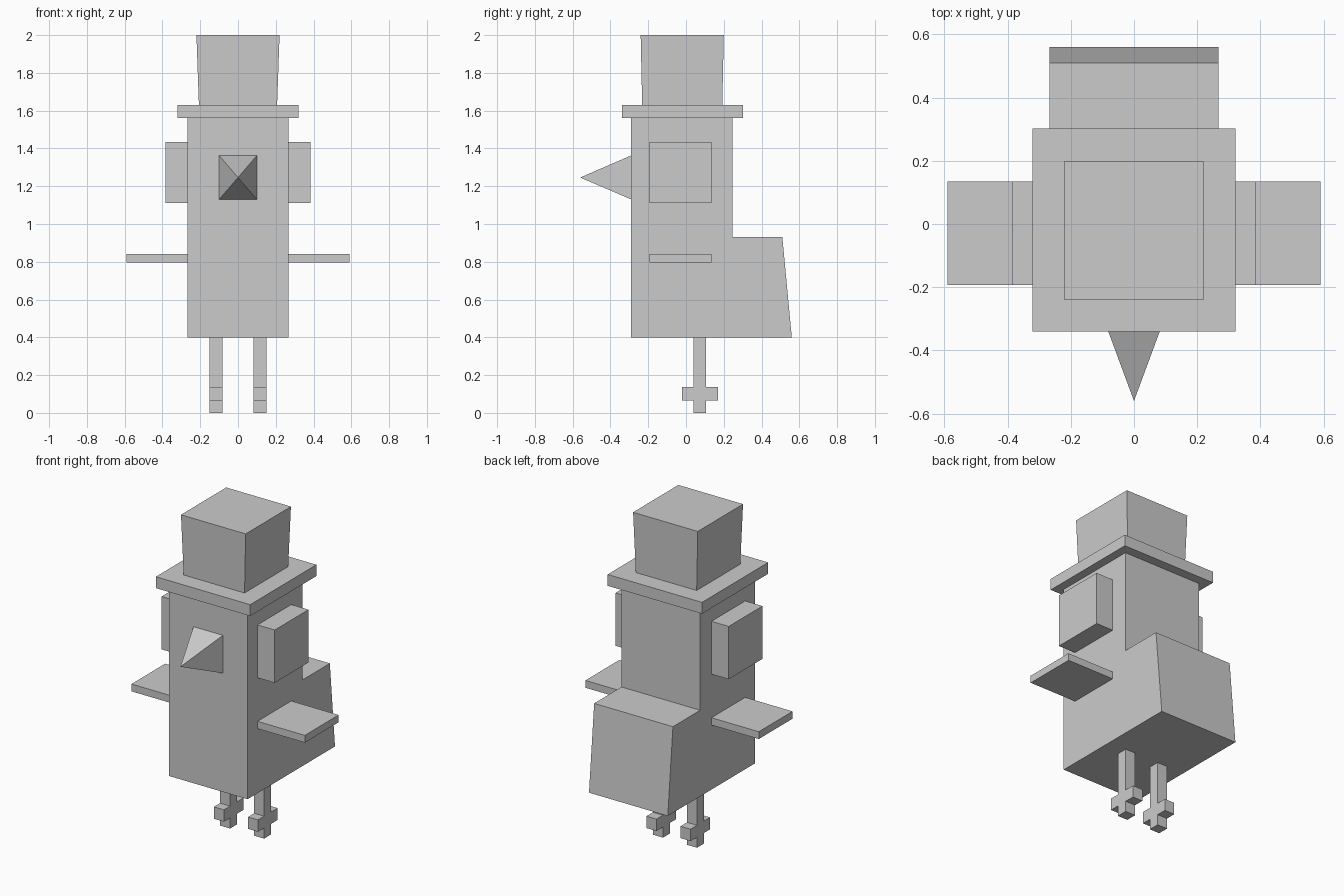
import bpy
import bmesh

if "Cube" in bpy.data.objects:
    bpy.data.objects.remove(bpy.data.objects["Cube"])


def finish(name, bm, mirror=False):
    bmesh.ops.recalc_face_normals(bm, faces=bm.faces)
    mesh = bpy.data.meshes.new(name)
    bm.to_mesh(mesh)
    bm.free()
    obj = bpy.data.objects.new(name, mesh)
    bpy.context.collection.objects.link(obj)
    if mirror:
        obj.modifiers.new("Mirror", 'MIRROR').use_axis[0] = True
    return obj


def extrude_side(name, profile, x0, x1, mirror=False):
    """Extrude a (y, z) side profile from x0 to x1."""
    bm = bmesh.new()
    face = bm.faces.new([bm.verts.new((x0, y, z)) for y, z in profile])
    result = bmesh.ops.extrude_face_region(bm, geom=[face], use_keep_orig=True)
    verts = [v for v in result["geom"] if isinstance(v, bmesh.types.BMVert)]
    bmesh.ops.translate(bm, verts=verts, vec=(x1 - x0, 0, 0))
    return finish(name, bm, mirror)


def rect(y0, y1, z0, z1):
    return [(y0, z0), (y1, z0), (y1, z1), (y0, z1)]


# Body with the stepped tail
extrude_side("body", [(-0.29, 0.40), (0.56, 0.40), (0.51, 0.93),
                      (0.245, 0.93), (0.245, 1.56), (-0.29, 1.56)], -0.268, 0.268)

# Eyes and wings on both sides
extrude_side("eyes", rect(-0.193, 0.135, 1.11, 1.435), 0.268, 0.385, True)
extrude_side("wings", rect(-0.193, 0.135, 0.797, 0.842), 0.268, 0.59, True)

# Legs with cross-shaped feet
extrude_side("legs", [(0.04, 0), (0.107, 0), (0.107, 0.065), (0.17, 0.065),
                      (0.17, 0.138), (0.107, 0.138), (0.107, 0.40), (0.04, 0.40),
                      (0.04, 0.138), (-0.02, 0.138), (-0.02, 0.065), (0.04, 0.065)],
             0.082, 0.15, True)

# Beak: four-sided pyramid pointing forward
bm = bmesh.new()
tip = bm.verts.new((0, -0.56, 1.246))
base = [bm.verts.new((x, -0.29, z)) for x, z in
        [(-0.1, 1.13), (0.1, 1.13), (0.1, 1.363), (-0.1, 1.363)]]
bm.faces.new(base)
for i in range(4):
    bm.faces.new((base[i], base[(i + 1) % 4], tip))
finish("beak", bm)

# Hat: flat brim and a crown that widens upward
extrude_side("hat_brim", rect(-0.34, 0.303, 1.56, 1.63), -0.321, 0.321)
crown = extrude_side("hat_crown", [(-0.232, 1.63), (0.192, 1.63), (0.2, 2.0), (-0.24, 2.0)],
                     -0.207, 0.207)
for v in crown.data.vertices:
    if v.co.z > 1.9:
        v.co.x *= 0.22 / 0.207
